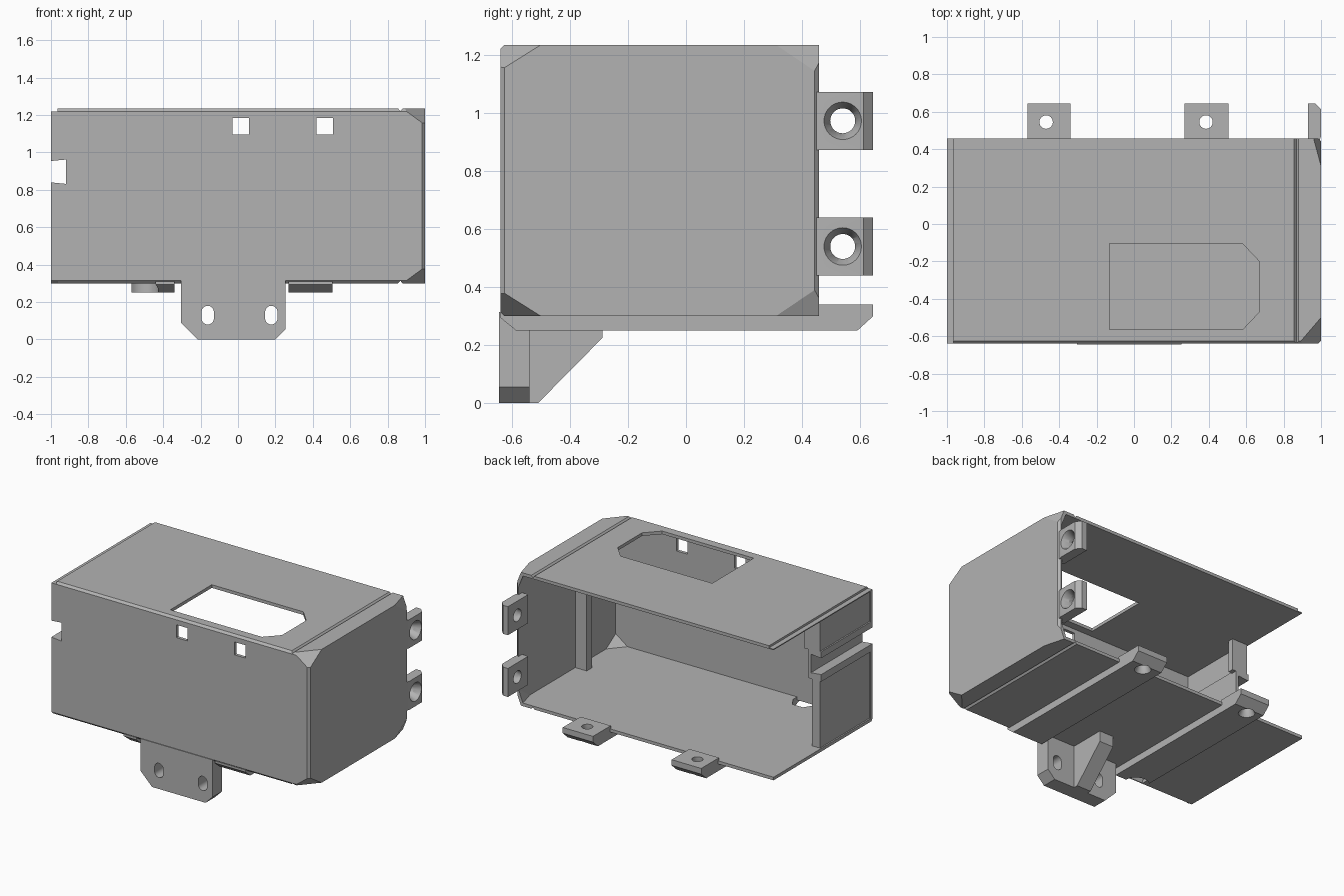
import bpy, bmesh
from math import pi
from mathutils import Vector, Matrix

if "Cube" in bpy.data.objects:
    bpy.data.objects.remove(bpy.data.objects["Cube"])

GREY = (0.45, 0.45, 0.45, 1)
grey = bpy.data.materials.new("matte grey")
grey.use_nodes = True
grey.diffuse_color = GREY
grey.node_tree.nodes["Principled BSDF"].inputs["Base Color"].default_value = GREY


def finish(bm, name):
    bmesh.ops.recalc_face_normals(bm, faces=bm.faces)
    me = bpy.data.meshes.new(name)
    bm.to_mesh(me)
    bm.free()
    me.materials.append(grey)
    ob = bpy.data.objects.new(name, me)
    bpy.context.collection.objects.link(ob)
    return ob


def box(name, x, y, z, planes=(), inset=0.0):
    """Box from axis ranges, trimmed by planes of three points each."""
    bm = bmesh.new()
    bmesh.ops.create_cube(bm, size=1)
    for v in bm.verts:
        for i, (lo, hi) in enumerate((x, y, z)):
            v.co[i] = lo if v.co[i] < 0 else hi
    centre = Vector((0, -0.1, 0.77))
    for pts in planes:
        a, b, c = map(Vector, pts)
        n = (b - a).cross(c - a).normalized()
        if n.dot(a - centre) < 0:
            n = -n
        cut = bmesh.ops.bisect_plane(bm, geom=bm.verts[:] + bm.edges[:] + bm.faces[:],
                                     plane_co=a - n * inset, plane_no=n, clear_outer=True)
        edges = [e for e in cut["geom_cut"] if isinstance(e, bmesh.types.BMEdge)]
        if edges:
            bmesh.ops.edgeloop_fill(bm, edges=edges)
    return finish(bm, name)


def prism(name, outline, axis, lo, hi):
    """Extrude a 2D outline along one axis."""
    bm = bmesh.new()
    def place(p, d):
        q = list(p)
        q.insert(axis, d)
        return q
    face = bm.faces.new([bm.verts.new(place(p, lo)) for p in outline])
    ext = bmesh.ops.extrude_face_region(bm, geom=[face])["geom"]
    for v in ext:
        if isinstance(v, bmesh.types.BMVert):
            v.co[axis] = hi
    return finish(bm, name)


def cone(name, centre, axis, r1, r2, depth):
    """Cylinder or cone; r2 is the radius on the positive side."""
    rot = {0: Matrix.Rotation(pi / 2, 4, 'Y'), 1: Matrix.Rotation(-pi / 2, 4, 'X'),
           2: Matrix.Identity(4)}[axis]
    bm = bmesh.new()
    bmesh.ops.create_cone(bm, cap_ends=True, segments=32, radius1=r1, radius2=r2,
                          depth=depth, matrix=Matrix.Translation(centre) @ rot)
    return finish(bm, name)


def boolean(ob, others, op='DIFFERENCE'):
    for other in others:
        mod = ob.modifiers.new(op.lower(), 'BOOLEAN')
        mod.operation, mod.object, mod.solver = op, other, 'EXACT'
        bpy.context.view_layer.objects.active = ob
        bpy.ops.object.modifier_apply(modifier=mod.name)
        bpy.data.objects.remove(other)


# Enclosure limits
X, F, B, L, H = 1.0, -0.64, 0.458, 0.30, 1.235
T = 0.022

# Clipped corners on the closed end
corners = []
for z, s in ((H, -1), (L, 1)):
    corners.append(((0.88, F, z), (X, -0.5, z), (X, F, z + s * 0.088)))
    corners.append(((0.96, B, z), (X, 0.31, z), (X, B, z + s * 0.1)))
# Small chamfers on the front and end edges
c = 0.015
chamfers = [((0, F + c, H), (1, F + c, H), (0, F, H - c)),
            ((0, F + c, L), (1, F + c, L), (0, F, L + c)),
            ((X - c, F, 0), (X - c, F, 1), (X, F + c, 0)),
            ((X, B - c, 0), (X, B - c, 1), (X - c, B, 0))]
shell = box("enclosure_shell", (-X, X), (F, B), (L, H), corners + chamfers)
cavity = box("cavity_cutter", (-1.2, X - T), (F + T, 0.8), (L + T, H - T), corners, T)
hatch = prism("hatch_cutter", [(-0.13, -0.565), (0.58, -0.565), (0.67, -0.47), (0.67, -0.2),
                               (0.58, -0.105), (-0.13, -0.105)], 2, 1.1, 1.4)
windows = [box("window_cutter", (x, x + 0.088), (-0.8, -0.5), (1.095, 1.185))
           for x in (-0.03, 0.42)]
boolean(shell, [cavity, hatch] + windows)

# Fold grooves across the top and bottom, and the stepped open edge
g = 0.014
for z, s in ((H, -1), (L, 1)):
    boolean(shell, [prism("groove_cutter", [(0.868 - g, z - s * 0.002), (0.868 + g, z - s * 0.002),
                                            (0.868, z + s * g)], 1, -1, 1)])
boolean(shell, [box("step_cutter", (-1.1, -0.965), (-1, 1), (H - 0.015, H + 0.1))])

# Partial side wall with a dovetail rail at the open end
DOVETAIL = [(-1.1, 0.85), (-0.92, 0.832), (-0.92, 0.962), (-1.1, 0.945)]
wall = box("partial_side_wall", (-0.99, -0.965), (F + 0.005, -0.07), (L + 0.005, H - 0.017))
rail = box("rail_block", (-1, -0.9), (F, -0.07), (0.79, 1.0))
boolean(wall, [rail], 'UNION')
for ob in (wall, shell):
    boolean(ob, [prism("dovetail_cutter", DOVETAIL, 1, -0.8, 0.2)])
box("upper_wall_post", (-0.985, -0.87), (-0.11, -0.07), (0.99, H - T))
box("lower_wall_post", (-0.985, -0.93), (-0.11, -0.07), (L + T, 0.80))

# Inner pillar next to the closed end
box("inner_pillar", (0.89, X - T), (-0.23, -0.17), (L + T, H - T))

# Mounting ribs under the floor, each ending in a drilled rear tab
RIB = [(F, L + 0.01), (F, 0.295), (-0.585, 0.25), (0.59, 0.25), (0.645, 0.30), (0.645, 0.34),
       (B - 0.01, 0.34), (B - 0.01, L + 0.01)]
ribs = []
for side, x0, x1, hole in (("right", -0.57, -0.34, -0.47), ("left", 0.27, 0.505, 0.385)):
    rib = prism(side + "_mounting_rib", RIB, 0, x0, x1)
    boolean(rib, [cone("tab_hole_cutter", (hole, 0.545, 0.3), 2, 0.036, 0.036, 0.4),
                  cone("tab_sink_cutter", (hole, 0.545, 0.26), 2, 0.06, 0.036, 0.05)])
    ribs.append(rib)

# Round cable exit through the floor and the right rib
for ob in (shell, ribs[0]):
    boolean(ob, [cone("cable_cutter", (-0.51, -0.59, 0.26), 2, 0.085, 0.085, 0.3)]
            if ob is ribs[0] else
            [prism("cable_cutter", [(-0.59, F + T), (-0.43, F + T), (-0.43, -0.57),
                                    (-0.47, -0.51), (-0.55, -0.51), (-0.59, -0.57)], 2, 0.2, 0.4)])

# Drilled and countersunk side ears
EAR = [(0.93, 0.42), (0.985, 0.42), (X, 0.47), (X, 0.612), (0.968, 0.645), (0.93, 0.645)]
for name, z in (("lower_ear", 0.54), ("upper_ear", 0.973)):
    ear = prism(name, EAR, 2, z - 0.1, z + 0.1)
    boolean(ear, [cone("ear_hole_cutter", (0.95, 0.54, z), 0, 0.043, 0.043, 0.3),
                  cone("ear_sink_cutter", (0.98, 0.54, z), 0, 0.043, 0.067, 0.05)])

# Front foot plate with two slotted holes
foot = prism("front_foot", [(-0.305, 0.315), (-0.305, 0.09), (-0.215, 0), (0.2, 0),
                            (0.255, 0.055), (0.255, 0.315)], 1, F - 0.005, -0.54)
for x in (-0.162, 0.178):
    boolean(foot, [box("slot_cutter", (x - 0.033, x + 0.033), (-0.8, -0.4), (0.113, 0.147))]
            + [cone("slot_end_cutter", (x, -0.6, z), 1, 0.033, 0.033, 0.4) for z in (0.113, 0.147)])

# Gusset bracing the foot against the floor
prism("foot_gusset", [(-0.56, 0), (-0.51, 0), (-0.288, 0.225), (-0.288, 0.31), (-0.56, 0.31)],
      0, -0.07, 0.04)

# Keep edges crisp and hole walls smooth
bpy.ops.object.select_all(action='DESELECT')
for ob in bpy.context.scene.objects:
    if ob.type == 'MESH' and grey.name in ob.data.materials:
        ob.select_set(True)
        bpy.context.view_layer.objects.active = ob
bpy.ops.object.shade_smooth_by_angle(angle=pi / 7)
